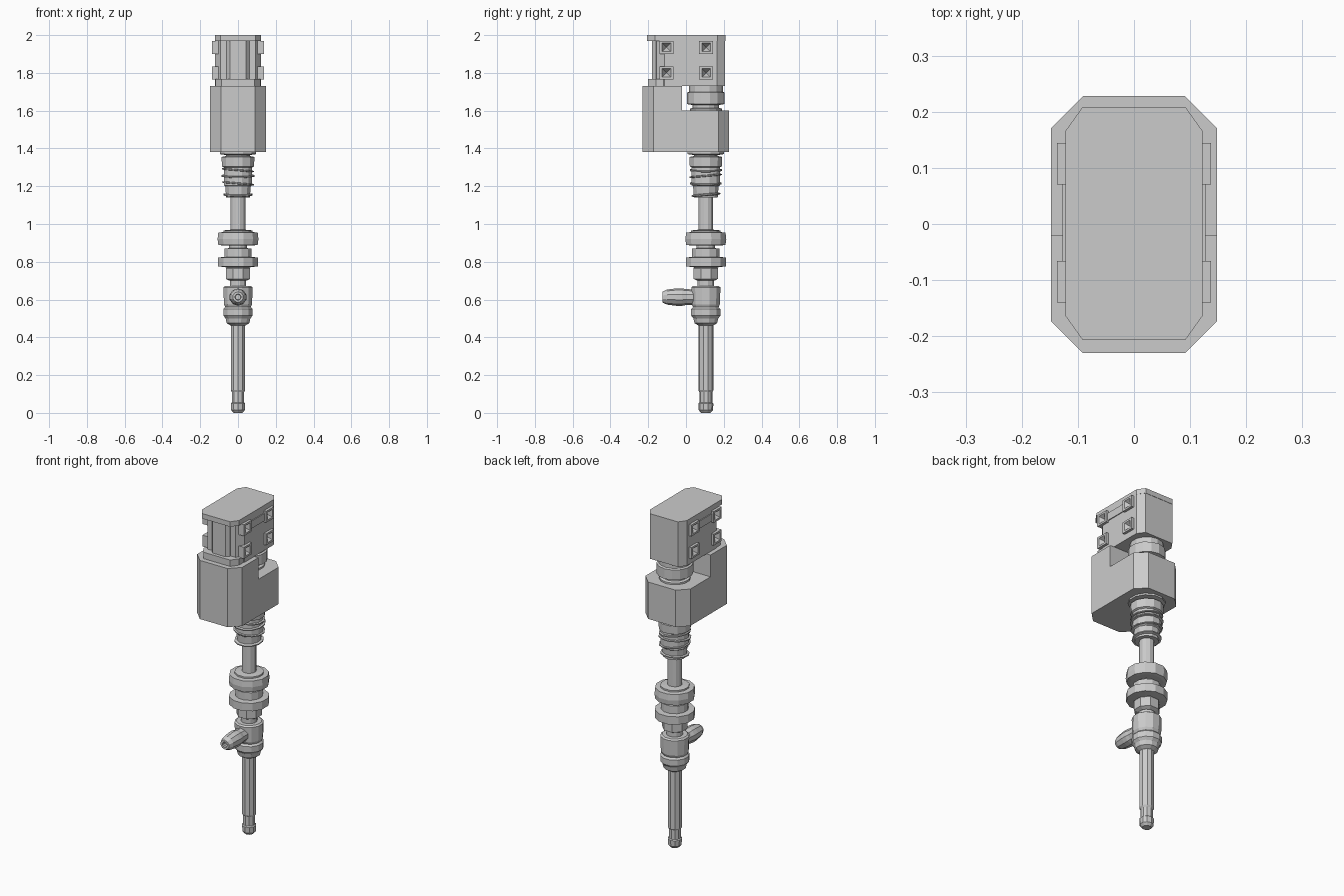
import bpy, bmesh, math
from mathutils import Matrix, Vector

if "Cube" in bpy.data.objects:
    bpy.data.objects.remove(bpy.data.objects["Cube"])

AXIS_Y = 0.105  # the tool shaft sits behind the centre

grey = bpy.data.materials.new("plain grey")
grey.diffuse_color = (0.6, 0.6, 0.6, 1)
grey.use_nodes = True
grey.node_tree.nodes["Principled BSDF"].inputs["Base Color"].default_value = grey.diffuse_color


def finish(bm, name):
    bmesh.ops.recalc_face_normals(bm, faces=bm.faces)
    me = bpy.data.meshes.new(name)
    bm.to_mesh(me)
    bm.free()
    me.materials.append(grey)
    ob = bpy.data.objects.new(name, me)
    bpy.context.collection.objects.link(ob)
    return ob


def lathe(name, profile, n=12, matrix=None):
    """Turn (radius, height) points around z, capped at both ends."""
    bm = bmesh.new()
    rings = []
    for r, z in profile:
        rings.append([bm.verts.new((r * math.cos(2 * math.pi * (i + .5) / n),
                                    r * math.sin(2 * math.pi * (i + .5) / n), z))
                      for i in range(n)])
    for a, b in zip(rings, rings[1:]):
        for i in range(n):
            j = (i + 1) % n
            bm.faces.new((a[i], a[j], b[j], b[i]))
    bm.faces.new(rings[0])
    bm.faces.new(rings[-1])
    bm.transform(matrix or Matrix.Translation((0, AXIS_Y, 0)))
    return finish(bm, name)


def prism(name, x, y0, y1, z0, z1, cx=0, cy=0):
    """Upright block with chamfered vertical corners."""
    pts = [(x - cx, y0), (x, y0 + cy), (x, y1 - cy), (x - cx, y1),
           (cx - x, y1), (-x, y1 - cy), (-x, y0 + cy), (cx - x, y0)]
    bm = bmesh.new()
    bot = bm.faces.new([bm.verts.new((px, py, z0)) for px, py in pts])
    top = bmesh.ops.extrude_face_region(bm, geom=[bot])["geom"]
    bmesh.ops.translate(bm, vec=(0, 0, z1 - z0),
                        verts=[v for v in top if isinstance(v, bmesh.types.BMVert)])
    return finish(bm, name)


def box(name, lo, hi):
    bm = bmesh.new()
    lo, hi = Vector(lo), Vector(hi)
    bmesh.ops.create_cube(bm, size=1, matrix=Matrix.Translation((lo + hi) / 2)
                          @ Matrix.Diagonal((*(hi - lo), 1)))
    return finish(bm, name)


def pit(pos, direction, r, depth, n, turn=0):
    """Pointed cutter whose tip lies at depth along direction."""
    bm = bmesh.new()
    bmesh.ops.create_cone(bm, segments=n, radius1=r * 1.5, radius2=0.001, depth=depth * 1.5,
                          cap_ends=True)
    bm.transform(Matrix.Translation(Vector(pos) + Vector(direction) * depth * .25)
                 @ Vector(direction).to_track_quat('Z', 'Y').to_matrix().to_4x4()
                 @ Matrix.Rotation(turn, 4, 'Z'))
    ob = finish(bm, "pit_cutter")
    ob.hide_render = True
    return ob


def combine(ob, other, op):
    mod = ob.modifiers.new("combine", 'BOOLEAN')
    mod.operation, mod.object, mod.solver = op, other, 'EXACT'
    bpy.context.view_layer.objects.active = ob
    bpy.ops.object.modifier_apply(modifier=mod.name)
    bpy.data.objects.remove(other)


# Lower rod with shaped tip
lathe("lower_rod", [(.025, 0), (.038, .015), (.04, .05), (.034, .055), (.034, .11),
                    (.04, .12), (.04, .48)], 10)

# Valve collar, nut and flanged discs
lathe("valve_collar", [(.04, .462), (.062, .475), (.068, .50), (.08, .515), (.08, .55),
                       (.07, .56), (.077, .575), (.08, .665), (.07, .672), (.045, .672),
                       (.045, .71)], 12)
lathe("hex_nut", [(.05, .70), (.07, .71), (.07, .765), (.06, .775)], 8)
lathe("lower_disc", [(.06, .77), (.11, .776), (.11, .823), (.075, .825), (.075, .87),
                     (.05, .872), (.05, .90)], 12)
lathe("upper_disc", [(.09, .887), (.108, .89), (.112, .92), (.108, .955), (.08, .957),
                     (.08, .966), (.04, .97)], 12)

# Side nozzle with open mouth
lathe("nozzle", [(.04, 0), (.042, .08), (.046, .10), (.046, .13), (.04, .18), (.028, .205),
                 (.016, .205), (.014, .17)], 10,
      Matrix.Translation((0, .08, .613)) @ Matrix.Rotation(math.pi / 2, 4, 'X'))

# Upper rod and threaded sleeve
lathe("upper_rod", [(.04, .96), (.04, 1.15)], 12)
lathe("sleeve", [(.04, 1.14), (.065, 1.14), (.07, 1.20), (.078, 1.205), (.078, 1.30),
                 (.088, 1.305), (.09, 1.355), (.065, 1.36), (.065, 1.365), (.1, 1.37),
                 (.1, 1.385)], 12)
for i, (z, r) in enumerate([(1.155, .08), (1.215, .087), (1.255, .09), (1.285, .088)]):
    tilt = Matrix.Translation((0, AXIS_Y, z)) @ Matrix.Rotation(math.radians(5), 4, 'XY'[i % 2])
    lathe(f"thread_{i + 1}", [(.06, -.008), (r, -.003), (r, .003), (.06, .008)], 12, tilt)

# Stepped housing
housing = prism("housing", .148, -.23, .228, 1.38, 1.73, .057, .057)
combine(housing, box("step", (-.3, -.02, 1.60), (.3, .4, 1.9)), 'DIFFERENCE')

# Swivel neck
lathe("swivel_neck", [(.085, 1.595), (.085, 1.61), (.07, 1.615), (.07, 1.63), (.1, 1.635),
                      (.1, 1.695), (.09, 1.70), (.09, 1.74)], 14)

# Head block with bosses on both sides
head = prism("head_block", .122, -.155, .206, 1.73, 1.975, .03, .042)
for s in (-1, 1):
    x0, x1 = sorted((s * .10, s * .137))
    for y in (-.103, .107):
        for z in (1.80, 1.935):
            combine(head, box("boss", (x0, y - .037, z - .034), (x1, y + .037, z + .034)), 'UNION')
            combine(head, pit((s * .137, y, z), (-s, 0, 0), .032, .035, 4, math.pi / 4),
                    'DIFFERENCE')
    x0, x1 = sorted((s * .11, s * .127))
    box("side_strip", (x0, -.07, 1.91), (x1, .075, 1.955))

# Front rib and base ledge
prism("front_rib", .06, -.18, -.12, 1.765, 1.975, .018, .02)
prism("base_ledge", .118, -.20, -.02, 1.725, 1.768, .03, .042)

# Cap plate with sunken bolts
cap = prism("cap_plate", .122, -.206, .208, 1.97, 2.0, .03, .042)
for y in (-.172, .107):
    for i, x in enumerate((-.07, 0, .065)):
        combine(cap, pit((x, y, 2.0), (0, 0, -1), .028, .026, 5, i * .7), 'DIFFERENCE')
